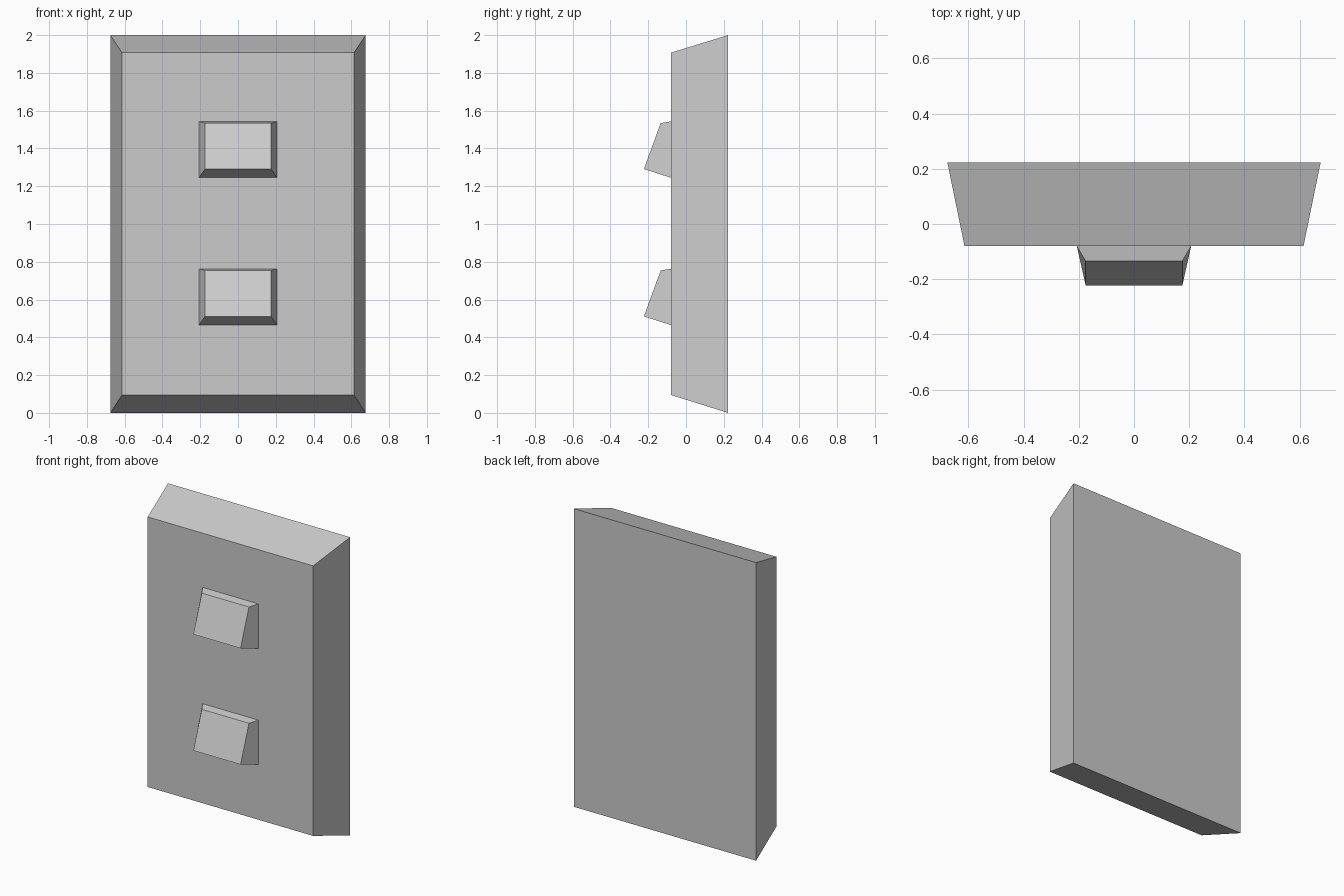
import bpy
import bmesh

if "Cube" in bpy.data.objects:
    bpy.data.objects.remove(bpy.data.objects["Cube"])


def tapered_block(name, back, front, cap_back=True):
    """Bridge two rectangles; each is (half_width, (y, z) bottom, (y, z) top)."""
    bm = bmesh.new()
    rings = []
    for w, (yb, zb), (yt, zt) in (back, front):
        rings.append([bm.verts.new(p) for p in
                      ((-w, yb, zb), (w, yb, zb), (w, yt, zt), (-w, yt, zt))])
    b, f = rings
    bm.faces.new(f)
    if cap_back:
        bm.faces.new(b[::-1])
    for i in range(4):
        j = (i + 1) % 4
        bm.faces.new((b[i], b[j], f[j], f[i]))
    mesh = bpy.data.meshes.new(name)
    bm.to_mesh(mesh)
    bm.free()
    obj = bpy.data.objects.new(name, mesh)
    bpy.context.collection.objects.link(obj)
    return obj


FACE_Y = -0.08

# Wall plate with sloped edges
tapered_block("wall_plate",
              (0.676, (0.223, 0.0), (0.223, 2.0)),
              (0.614, (FACE_Y, 0.095), (FACE_Y, 1.907)))

# Two tilted switches, open where they meet the plate
for name, z in (("lower_switch", 0.465), ("upper_switch", 1.245)):
    tapered_block(name,
                  (0.207, (FACE_Y, z), (FACE_Y, z + 0.298)),
                  (0.175, (-0.223, z + 0.046), (-0.134, z + 0.289)),
                  cap_back=False)
